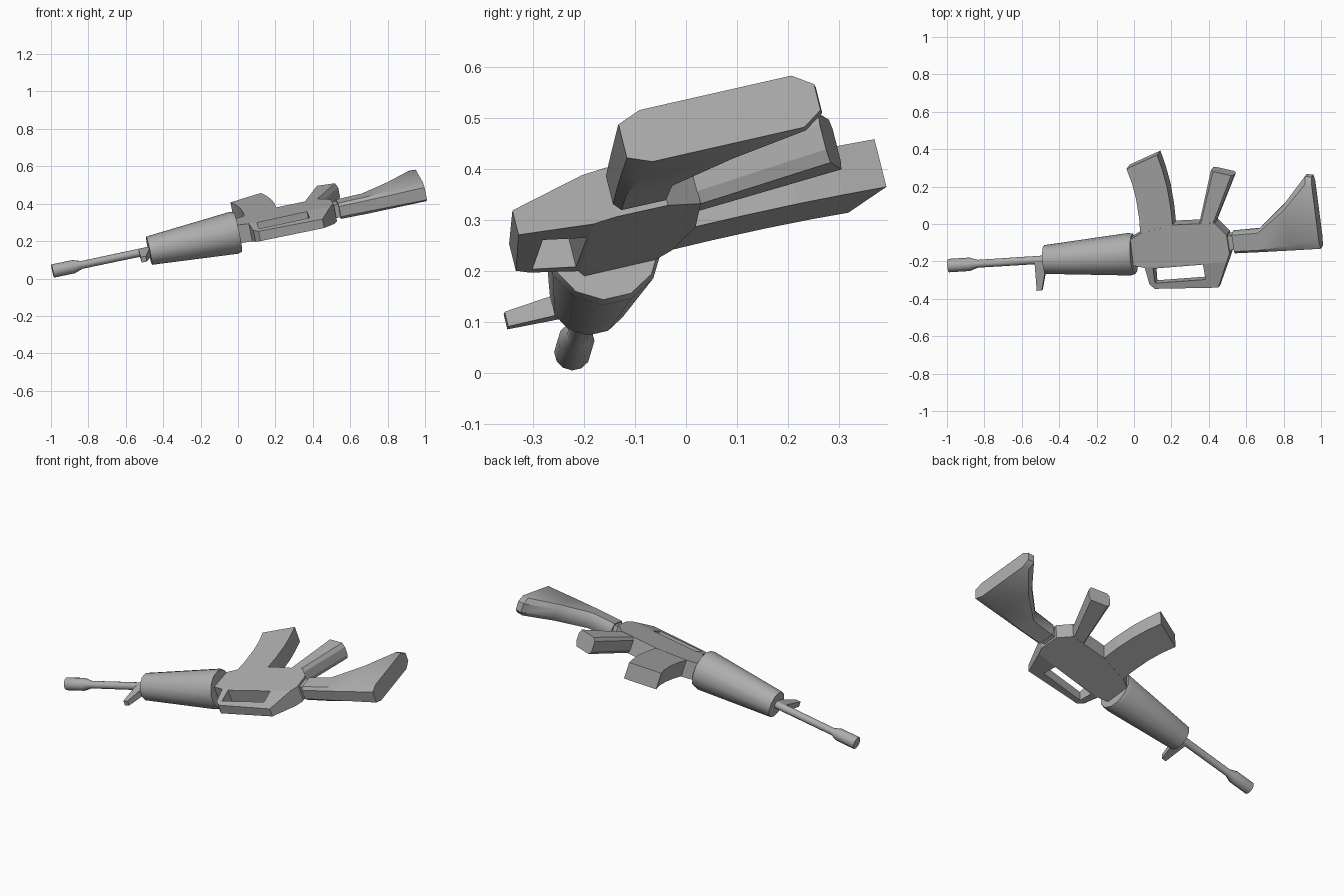
import bpy, bmesh, math
from mathutils import Matrix, Vector

if "Cube" in bpy.data.objects:
    bpy.data.objects.remove(bpy.data.objects["Cube"])

# Local frame: u runs along the barrel to the butt, v towards the magazine, w across
U = Vector((1, 0.063, 0.211)).normalized()
V = Vector((-0.1115, 1, 0.23))
V = (V - U * V.dot(U)).normalized()
W = U.cross(V)
FRAME = Matrix((U, V, W)).transposed().to_4x4()
FRAME.translation = (0, -0.16, 0.249)

grey = bpy.data.materials.new("mid_grey")
grey.diffuse_color = (0.42, 0.42, 0.42, 1)
grey.use_nodes = True
grey.node_tree.nodes["Principled BSDF"].inputs["Base Color"].default_value = grey.diffuse_color

BOX = [(0, -1), (0, 1), (1, 1), (1, -1)]
OCTAGON = [(0, -0.65), (0, 0.65), (0.12, 1), (0.9, 1),
           (1, 0.5), (1, -0.5), (0.9, -1), (0.12, -1)]


def finish(name, bm, smooth=None):
    bmesh.ops.recalc_face_normals(bm, faces=bm.faces)
    mesh = bpy.data.meshes.new(name)
    bm.to_mesh(mesh)
    bm.free()
    mesh.materials.append(grey)
    obj = bpy.data.objects.new(name, mesh)
    obj.matrix_world = FRAME
    bpy.context.collection.objects.link(obj)
    bpy.ops.object.select_all(action='DESELECT')
    obj.select_set(True)
    bpy.context.view_layer.objects.active = obj
    if smooth:
        bpy.ops.object.shade_smooth_by_angle(angle=math.radians(smooth))
    return obj


def skin(name, rings, smooth=None):
    """Join matching rings of points and cap both ends."""
    bm = bmesh.new()
    rings = [[bm.verts.new(p) for p in ring] for ring in rings]
    n = len(rings[0])
    for r, s in zip(rings, rings[1:]):
        for i in range(n):
            j = (i + 1) % n
            bm.faces.new((r[i], r[j], s[j], s[i]))
    bm.faces.new(rings[0])
    bm.faces.new(rings[-1])
    return finish(name, bm, smooth)


def loft(name, stations, section=BOX, smooth=None):
    """Each station is (u0, v0, u1, v1, half thickness)."""
    return skin(name, [[(a + (c - a) * t, b + (d - b) * t, h * w) for t, w in section]
                       for a, b, c, d, h in stations], smooth)


def turned(name, profile, sides=12):
    """Round part from (u, radius) pairs."""
    angles = [2 * math.pi * (i + 0.5) / sides for i in range(sides)]
    return skin(name, [[(u, r * math.cos(t), r * math.sin(t)) for t in angles]
                       for u, r in profile], 35)


# Barrel with muzzle device, and tapered handguard
turned("barrel", [(-1.015, 0.036), (-0.9, 0.036), (-0.855, 0.021), (-0.47, 0.022)])
turned("handguard", [(-0.487, 0.077), (-0.025, 0.114), (0, 0.108)])

# Front sight blade
loft("front_sight", [(-0.548, -0.165, -0.52, -0.165, 0.015),
                     (-0.542, -0.02, -0.487, -0.05, 0.021),
                     (-0.542, 0.0, -0.487, 0.0, 0.021)])

# Receiver with the raised carrying handle, thinning towards the handle
outline = [(-0.01, -0.05), (0.061, -0.069), (0.072, -0.164), (0.097, -0.192),
           (0.444, -0.208), (0.53, -0.021), (0.525, 0.083), (0.466, 0.153),
           (0.237, 0.157), (0.055, 0.12), (-0.01, 0.087)]
bm = bmesh.new()
face = bm.faces.new([bm.verts.new((u, v, -0.05)) for u, v in outline])
top = bmesh.ops.extrude_face_region(bm, geom=[face])["geom"]
bmesh.ops.translate(bm, vec=(0, 0, 0.1),
                    verts=[g for g in top if isinstance(g, bmesh.types.BMVert)])
bmesh.ops.bisect_plane(bm, geom=bm.verts[:] + bm.edges[:] + bm.faces[:],
                       plane_co=(0, -0.066, 0), plane_no=(0, 1, 0))
for vert in bm.verts:
    k = min(1, max(0, (-0.066 - vert.co.y) / 0.14))
    vert.co.z *= 1 - 0.5 * k
receiver = finish("receiver", bm)

# Opening under the carrying handle
cutter = loft("handle_opening_cutter", [(0.104, -0.16, 0.104, -0.076, 0.2),
                                        (0.381, -0.157, 0.379, -0.071, 0.2)])
cutter.hide_render = True
cut = receiver.modifiers.new("opening", 'BOOLEAN')
cut.operation = 'DIFFERENCE'
cut.solver = 'EXACT'
cut.object = cutter
bpy.context.view_layer.update()
bpy.context.view_layer.objects.active = receiver
bpy.ops.object.modifier_apply(modifier=cut.name)
bpy.data.objects.remove(cutter)

# Curved magazine
loft("magazine", [(0.055, 0.08, 0.237, 0.12, 0.049),
                  (0.06, 0.2, 0.238, 0.25, 0.049),
                  (0.055, 0.312, 0.231, 0.365, 0.049),
                  (0.042, 0.4, 0.216, 0.457, 0.049),
                  (0.021, 0.48, 0.196, 0.546, 0.049)])

# Pistol grip
loft("pistol_grip", [(0.365, 0.11, 0.45, 0.11, 0.049),
                     (0.379, 0.148, 0.468, 0.153, 0.049),
                     (0.476, 0.44, 0.598, 0.404, 0.051)], OCTAGON)

# Narrow link and shoulder stock
loft("stock_link", [(0.5, -0.005, 0.5, 0.075, 0.036),
                    (0.58, -0.005, 0.58, 0.075, 0.036)])
loft("stock", [(0.555, -0.025, 0.551, 0.09, 0.044),
               (0.70, -0.027, 0.694, 0.094, 0.046),
               (0.86, -0.028, 0.845, 0.22, 0.049),
               (0.99, -0.028, 0.981, 0.372, 0.053),
               (1.025, -0.028, 1.018, 0.366, 0.053)], OCTAGON, 35)
